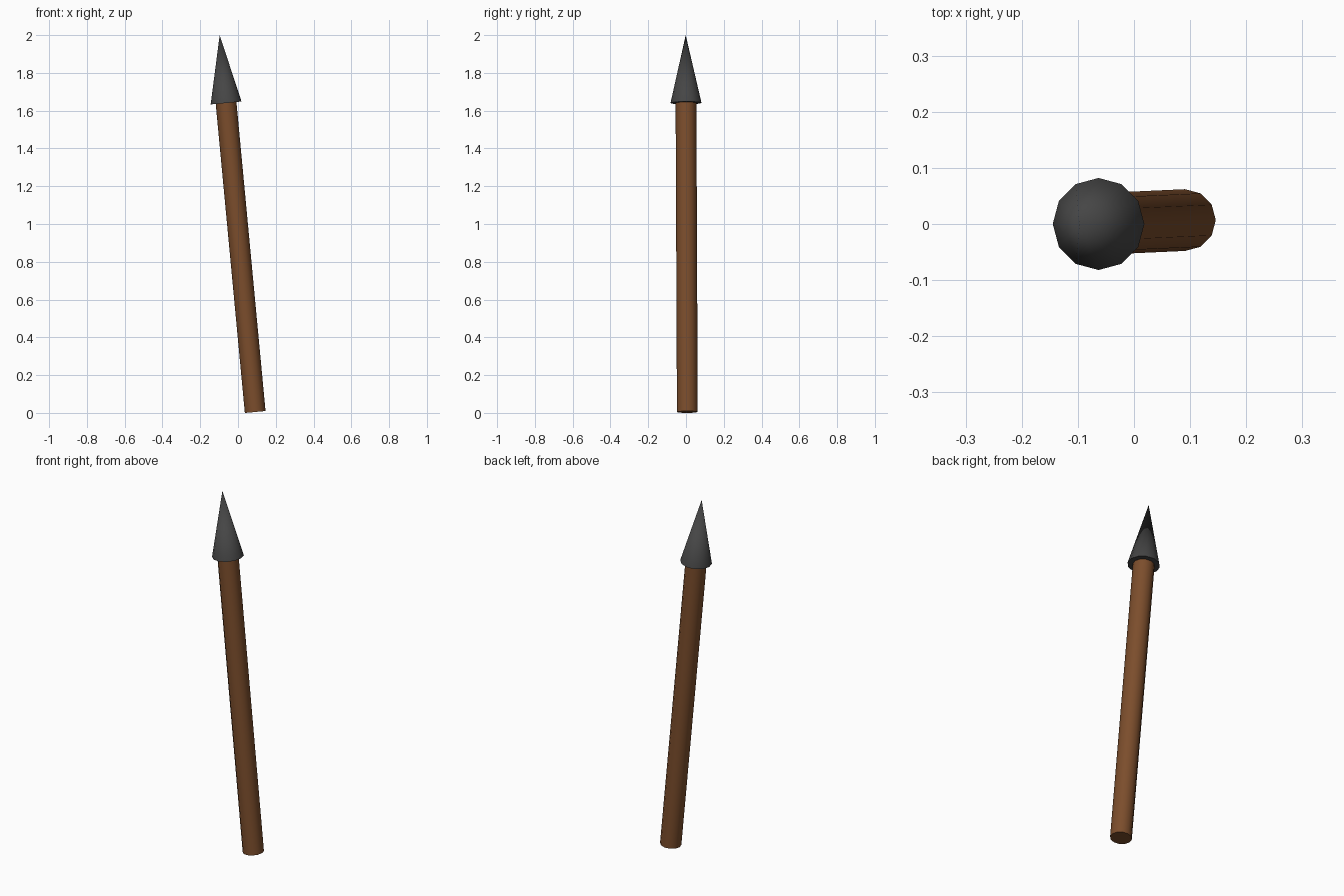
import bpy
import math
from mathutils import Vector

if "Cube" in bpy.data.objects:
    bpy.data.objects.remove(bpy.data.objects["Cube"])

SIDES = 12
butt = Vector((0.091, 0.007, 0.005))
tip = Vector((-0.097, -0.0015, 2.0))
axis = tip - butt
neck = butt + axis * 0.82


def material(name, color):
    m = bpy.data.materials.new(name)
    m.diffuse_color = (*color, 1)
    m.use_nodes = True
    m.node_tree.nodes["Principled BSDF"].inputs["Base Color"].default_value = m.diffuse_color
    return m


def tapered(name, start, end, r1, r2, mat):
    """12-sided cone or cylinder running from start to end."""
    d = end - start
    bpy.ops.mesh.primitive_cone_add(vertices=SIDES, radius1=r1, radius2=r2,
                                    depth=d.length, location=(start + end) / 2)
    ob = bpy.context.object
    ob.name = name
    # lean about x and y only, so corners stay aligned with the axes
    ob.rotation_euler = (math.atan2(-d.y, math.hypot(d.x, d.z)), math.atan2(d.x, d.z), 0)
    ob.data.materials.append(mat)
    bpy.ops.object.shade_smooth_by_angle(angle=math.radians(40))
    return ob


wood = material("wood", (0.20, 0.075, 0.025))
iron = material("iron", (0.06, 0.06, 0.06))

# wooden shaft
tapered("shaft", butt, neck + axis * 0.005, 0.055, 0.055, wood)
# pointed head
tapered("spear_head", neck, tip, 0.082, 0.0, iron)
